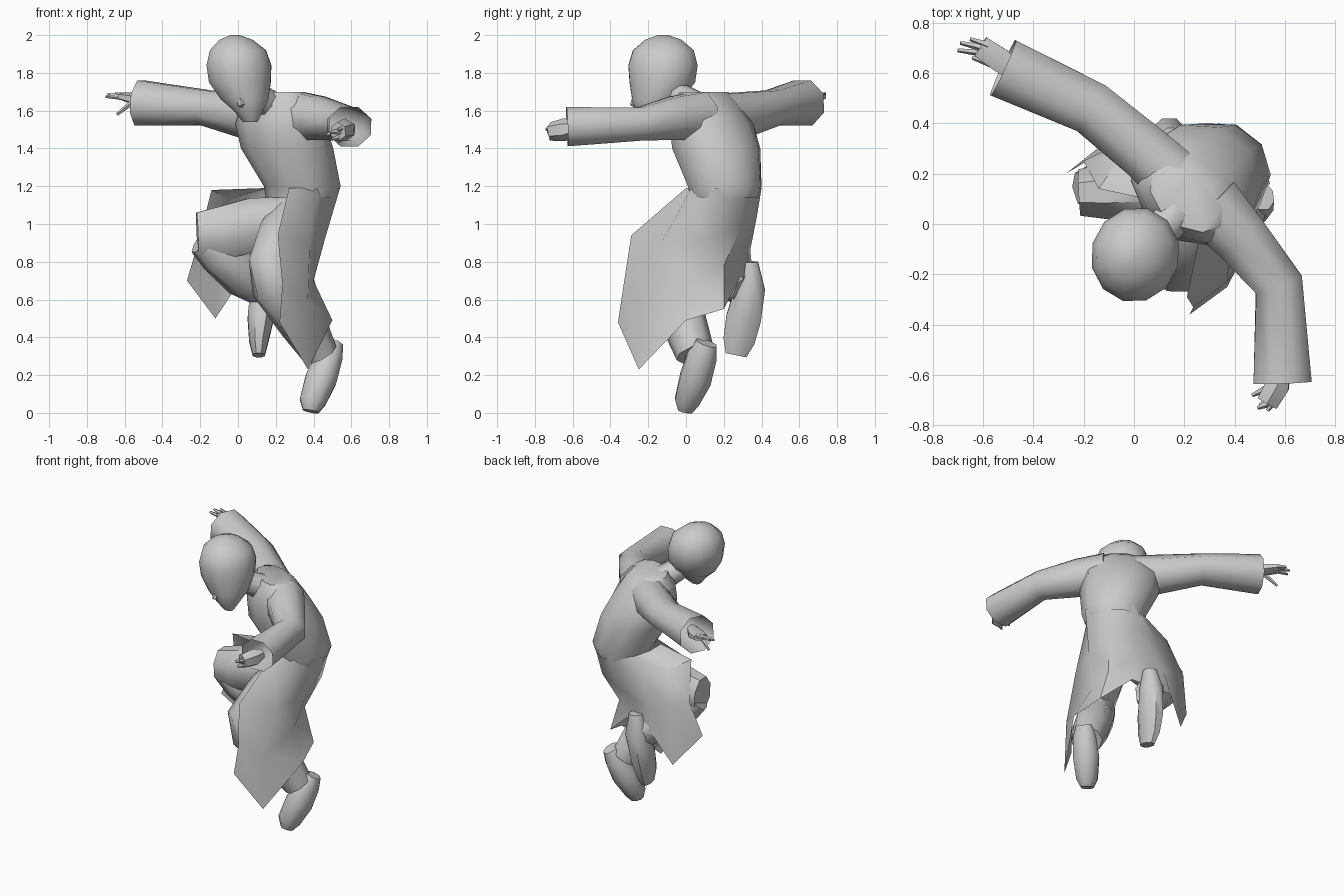
import bpy, bmesh, math
from mathutils import Vector


def finish(name, bm, angle=50):
    bmesh.ops.recalc_face_normals(bm, faces=bm.faces)
    me = bpy.data.meshes.new(name)
    bm.to_mesh(me)
    bm.free()
    ob = bpy.data.objects.new(name, me)
    bpy.context.collection.objects.link(ob)
    bpy.ops.object.select_all(action='DESELECT')
    ob.select_set(True)
    bpy.context.view_layer.objects.active = ob
    bpy.ops.object.shade_smooth_by_angle(angle=math.radians(angle))
    return ob


def bridge(bm, rings):
    for a, b in zip(rings, rings[1:]):
        n = len(a)
        for i in range(n):
            j = (i + 1) % n
            bm.faces.new((a[i], a[j], b[j], b[i]))


def tube(name, secs, sides=8, up=(0, 0, 1), start=True, end=True):
    """Loft rings (x, y, z, side radius, up radius) along a path."""
    bm, rings = bmesh.new(), []
    pts = [Vector(s[:3]) for s in secs]
    for i, s in enumerate(secs):
        a, b = pts[max(i - 1, 0)], pts[min(i + 1, len(pts) - 1)]
        if 0 < i < len(pts) - 1:
            t = (pts[i] - a).normalized() + (b - pts[i]).normalized()
        else:
            t = b - a
        u = t.cross(Vector(up)).normalized()
        v = u.cross(t).normalized()
        ring = []
        for k in range(sides):
            w = 2 * math.pi * (k + 0.5) / sides
            ring.append(bm.verts.new(pts[i] + u * s[3] * math.cos(w) + v * s[4] * math.sin(w)))
        rings.append(ring)
    bridge(bm, rings)
    if start:
        bm.faces.new(rings[0])
    if end:
        bm.faces.new(rings[-1])
    return finish(name, bm)


def stack(name, secs, yaw, sides, start=True, end=True):
    """Stack level ellipses (x, y, z, half width, half depth), turned by yaw."""
    bm, rings = bmesh.new(), []
    c, s = math.cos(yaw), math.sin(yaw)
    for x, y, z, a, b in secs:
        ring = []
        for k in range(sides):
            w = 2 * math.pi * k / sides
            p, q = a * math.cos(w), b * math.sin(w)
            ring.append(bm.verts.new((x + p * c - q * s, y + p * s + q * c, z)))
        rings.append(ring)
    bridge(bm, rings)
    if start:
        bm.faces.new(rings[0])
    if end:
        bm.faces.new(rings[-1])
    return finish(name, bm)


# Torso of the coat, turned toward the front left
stack("coat_body", [(.335, .205, 1.14, .19, .185), (.34, .205, 1.2, .205, .2),
                    (.26, .16, 1.4, .25, .235), (.225, .135, 1.53, .26, .2),
                    (.21, .105, 1.64, .215, .155), (.205, .095, 1.7, .165, .1)],
      math.radians(-38), 10, start=False)

# Open skirt of the coat: columns from the right front edge round the back,
# each running waist, hip, crease, hem
columns = [
    [(.27, .0, 1.19), (.21, -.29, .94), (.235, -.33, .68), (.22, -.36, .48)],
    [(.42, .03, 1.19), (.38, -.13, .9), (.37, -.23, .6), (.37, -.25, .23)],
    [(.54, .16, 1.19), (.46, .1, .92), (.4, .06, .7), (.5, -.0, .49)],
    [(.5, .31, 1.19), (.45, .29, .98), (.38, .2, .78), (.45, .2, .55)],
    [(.34, .4, 1.19), (.3, .375, 1.04), (.24, .31, .89), (.26, .29, .72)],
    [(.2, .34, 1.19), (.1, .34, 1.04), (.04, .34, .86), (.0, .36, .68)],
    [(.14, .22, 1.19), (-.05, .27, 1.13), (-.1, .3, .9), (-.12, .32, .5)],
    [(.14, .08, 1.19), (-.14, .14, 1.18), (-.2, .25, .94), (-.27, .2, .7)],
]
bm = bmesh.new()
grid = [[bm.verts.new(p) for p in col] for col in columns]
for a, b in zip(grid, grid[1:]):
    for i in range(3):
        bm.faces.new((a[i], b[i], b[i + 1], a[i + 1]))
finish("coat_skirt", bm)

# Head, nose and neck
stack("head", [(.065, -.2, 1.54, .04, .03), (.055, -.185, 1.6, .08, .085),
               (.035, -.155, 1.66, .13, .135), (.01, -.125, 1.75, .168, .18),
               (.005, -.122, 1.84, .176, .19), (.0, -.12, 1.92, .152, .167),
               (-.01, -.12, 1.975, .09, .1), (-.015, -.12, 2.0, .025, .03)],
      math.radians(-15), 12)
tube("nose", [(.01, -.26, 1.69, .015, .02), (.015, -.275, 1.635, .02, .022),
              (.025, -.25, 1.615, .012, .01)], 6, (0, -1, .2))
tube("neck", [(.2, .08, 1.6, .09, .09), (.08, -.06, 1.69, .07, .07)])

# Sleeves with open cuffs
tube("left_sleeve", [(.17, .17, 1.57, .13, .13), (.05, .28, 1.575, .12, .13),
                     (-.17, .46, 1.615, .115, .1), (-.52, .62, 1.64, .13, .13)],
     8, end=False)
tube("right_sleeve", [(.3, .08, 1.57, .14, .14), (.42, -.05, 1.56, .12, .125),
                      (.575, -.24, 1.53, .105, .095), (.59, -.63, 1.515, .125, .112)],
     8, end=False)

# Hands: a palm, fingers and a thumb each
hands = {
    "left": ([(-.46, .59, 1.65, .035, .035), (-.53, .65, 1.66, .055, .035),
              (-.61, .705, 1.675, .05, .022)],
             [[(-.58, .71, 1.68), (-.65, .735, 1.69)], [(-.6, .7, 1.68), (-.69, .72, 1.685)],
              [(-.6, .68, 1.67), (-.7, .69, 1.675)], [(-.55, .63, 1.65), (-.64, .66, 1.58)]]),
    "right": ([(.59, -.58, 1.51, .035, .035), (.57, -.64, 1.5, .055, .06),
               (.53, -.71, 1.49, .05, .05)],
              [[(.56, -.7, 1.51), (.53, -.74, 1.5)], [(.54, -.71, 1.49), (.49, -.73, 1.485)],
               [(.54, -.69, 1.46), (.5, -.72, 1.45)], [(.53, -.65, 1.5), (.47, -.68, 1.47)]]),
}
for side, (palm, fingers) in hands.items():
    tube(side + "_palm", palm, 6)
    for n, (a, b) in enumerate(fingers):
        tube(f"{side}_finger_{n + 1}", [a + (.017, .017), b + (.008, .008)], 5)

# Trousers: both knees bent, the left thigh and shin folded against each other
tube("left_thigh", [(.3, .17, 1.01, .13, .15), (.08, .14, .995, .125, .155),
                    (-.1, .13, .95, .12, .15), (-.215, .125, .945, .1, .125)], 8)
tube("left_shin", [(-.19, .13, .92, .09, .09), (-.1, .16, .855, .11, .125),
                   (.03, .22, .73, .115, .125), (.15, .32, .65, .085, .1)], 8)
tube("right_trouser", [(.33, .18, 1.04, .15, .15), (.24, .0, .92, .15, .14),
                       (.18, -.16, .79, .13, .125), (.2, -.14, .66, .13, .125),
                       (.34, -.01, .48, .13, .12), (.435, .05, .31, .095, .105)], 8, (0, -1, .4))

# Shoes with toes pointing down
tube("left_shoe", [(.15, .34, .8, .05, .045), (.14, .34, .66, .08, .085),
                   (.12, .305, .5, .075, .1), (.11, .28, .38, .055, .09),
                   (.11, .265, .305, .035, .06)], 8, (0, -1, 0))
tube("right_shoe", [(.51, .11, .37, .05, .06), (.485, .085, .3, .075, .085),
                    (.44, .05, .18, .09, .09), (.395, .005, .06, .075, .07),
                    (.385, -.005, .008, .045, .04)], 8, (0, -1, 0))
